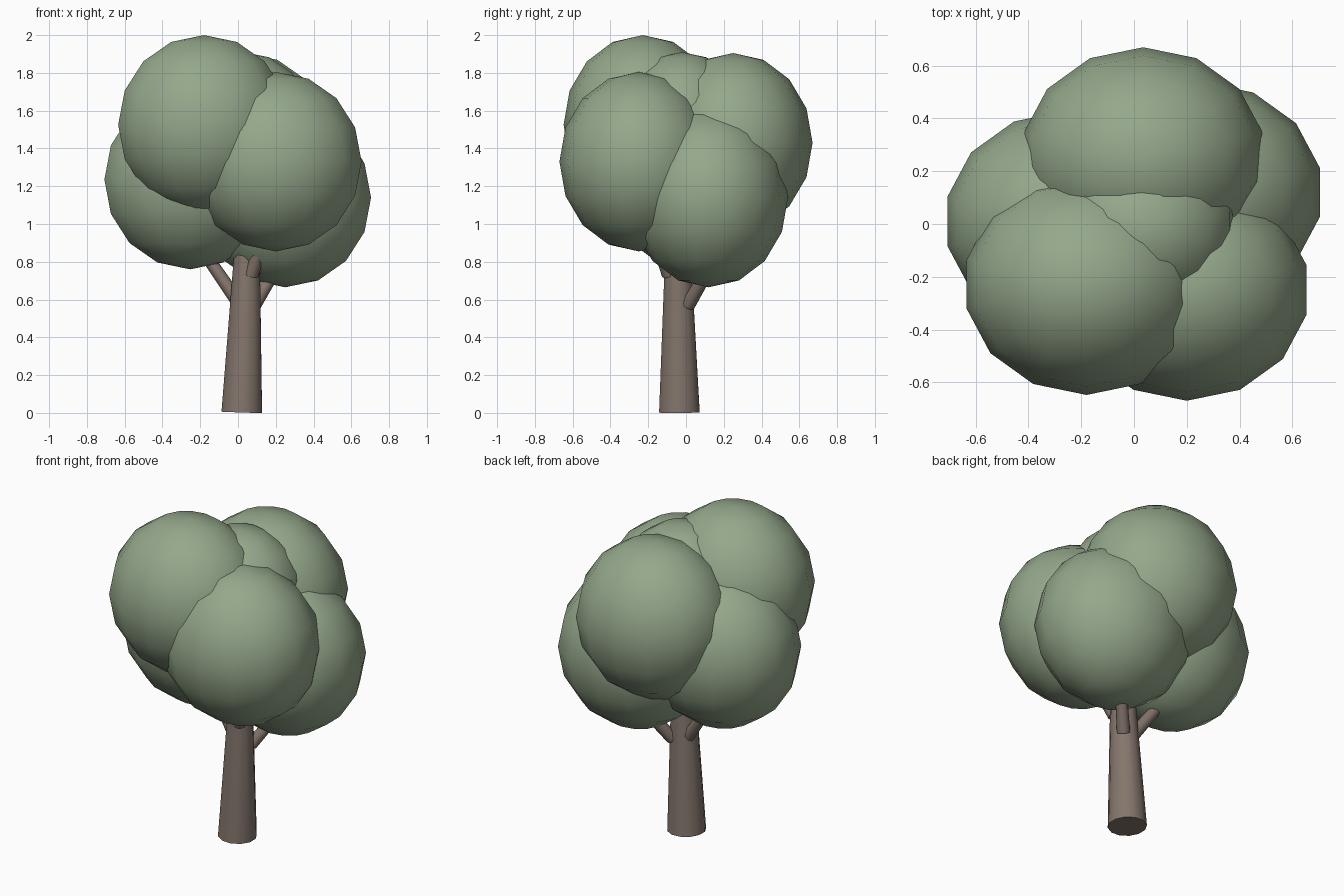
import bpy
from mathutils import Vector

if "Cube" in bpy.data.objects:
    bpy.data.objects.remove(bpy.data.objects["Cube"])


def material(name, color):
    m = bpy.data.materials.new(name)
    m.diffuse_color = (*color, 1)
    m.use_nodes = True
    m.node_tree.nodes["Principled BSDF"].inputs["Base Color"].default_value = m.diffuse_color
    return m


LEAF = material("leaf_green", (0.30, 0.39, 0.26))
BARK = material("bark_brown", (0.23, 0.18, 0.15))


def leaf_clump(name, centre, radii):
    bpy.ops.mesh.primitive_uv_sphere_add(segments=14, ring_count=8, radius=1, location=centre)
    ob = bpy.context.object
    ob.name = name
    ob.scale = radii
    bpy.ops.object.transform_apply(location=False, rotation=False, scale=True)
    bpy.ops.object.shade_smooth()
    ob.data.materials.append(LEAF)


def limb(name, start, end, r1, r2, sides):
    a, b = Vector(start), Vector(end)
    bpy.ops.mesh.primitive_cone_add(vertices=sides, radius1=r1, radius2=r2,
                                    depth=(b - a).length, location=(a + b) / 2)
    ob = bpy.context.object
    ob.name = name
    ob.rotation_euler = (b - a).to_track_quat('Z', 'Y').to_euler()
    bpy.ops.object.shade_smooth_by_angle(angle=0.9)
    ob.data.materials.append(BARK)


# Crown: five overlapping clumps of one size around a smaller core
SIZE = (0.466, 0.42, 0.475)
for name, centre in {
    "leaves_front_left": (-0.18, -0.228, 1.525),
    "leaves_front_right": (0.20, -0.25, 1.33),
    "leaves_back_right": (0.25, 0.12, 1.14),
    "leaves_back_left": (-0.253, 0.01, 1.235),
    "leaves_back": (0.035, 0.25, 1.43),
}.items():
    leaf_clump(name, centre, SIZE)
leaf_clump("leaves_core", (0.03, -0.02, 1.54), (0.37, 0.34, 0.37))

# Trunk, leaning slightly and running up into the crown
limb("trunk", (0.02, -0.035, 0.003), (0.056, -0.045, 1.10), 0.111, 0.058, 12)

# Branches reaching into the lower clumps
limb("branch_left", (0.02, -0.02, 0.56), (-0.25, 0.03, 0.95), 0.038, 0.03, 8)
limb("branch_right", (0.085, 0.01, 0.57), (0.26, 0.18, 0.86), 0.038, 0.03, 8)
limb("branch_front", (0.07, -0.09, 0.73), (0.18, -0.20, 1.05), 0.038, 0.03, 8)
